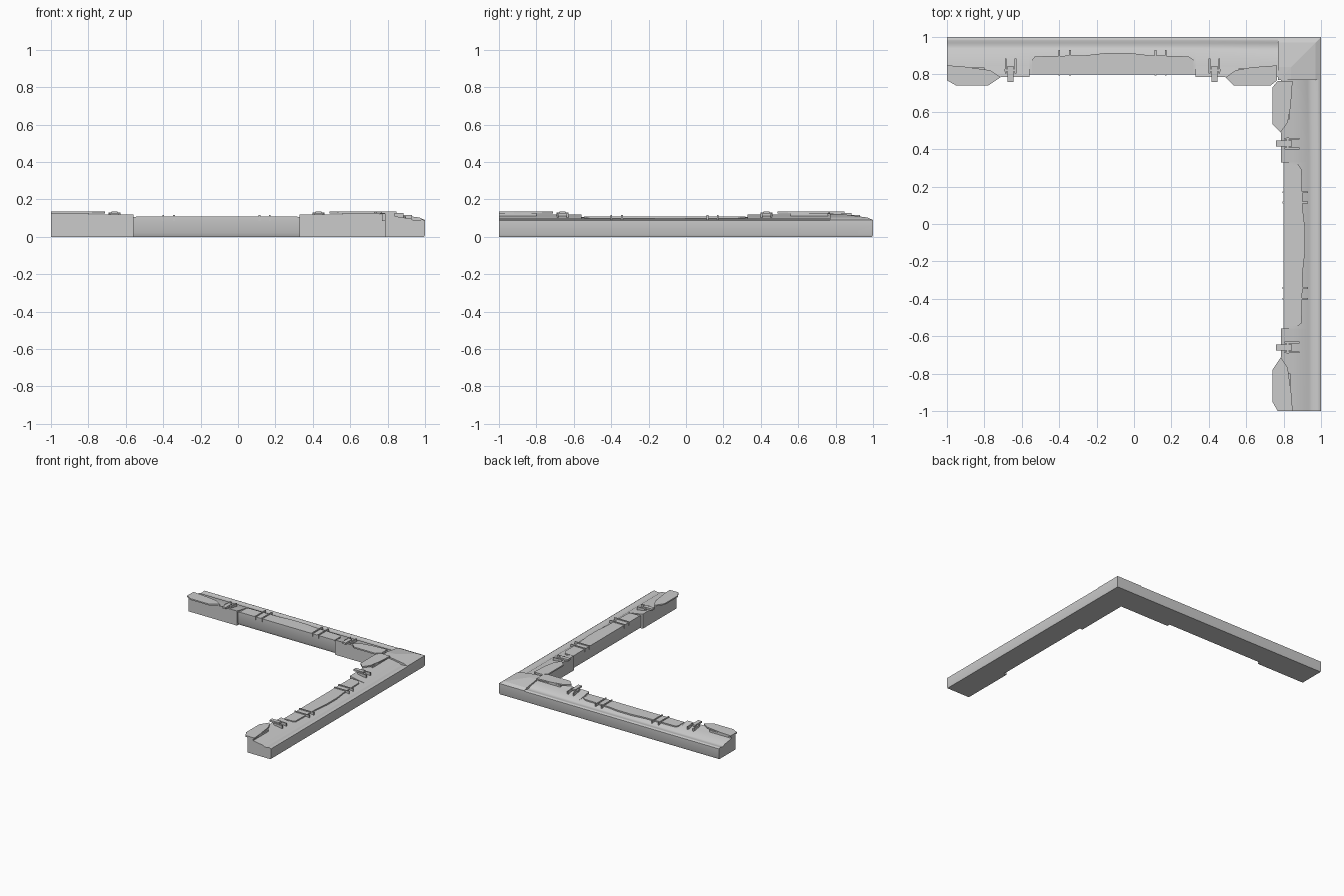
import bpy
import bmesh

cube = bpy.data.objects.get("Cube")
if cube:
    bpy.data.objects.remove(cube, do_unlink=True)

# Single flat colour
grey = bpy.data.materials.new("light_grey")
grey.use_nodes = True
COLOUR = (0.6, 0.6, 0.6, 1)
grey.diffuse_color = COLOUR
grey.node_tree.nodes["Principled BSDF"].inputs["Base Color"].default_value = COLOUR


def finish(bm, name, swap, smooth=False):
    """Turn a bmesh into an object; swap mirrors it across the corner diagonal."""
    if swap:
        for v in bm.verts:
            v.co.x, v.co.y = v.co.y, v.co.x
    bmesh.ops.remove_doubles(bm, verts=bm.verts, dist=0.0001)
    bmesh.ops.recalc_face_normals(bm, faces=bm.faces)
    mesh = bpy.data.meshes.new(name)
    bm.to_mesh(mesh)
    bm.free()
    mesh.materials.append(grey)
    ob = bpy.data.objects.new(name, mesh)
    bpy.context.collection.objects.link(ob)
    if smooth:
        bpy.ops.object.select_all(action='DESELECT')
        ob.select_set(True)
        bpy.context.view_layer.objects.active = ob
        bpy.ops.object.shade_smooth_by_angle(angle=0.5)
    return ob


def prism(name, outline, z0, z1, swap):
    """Extrude a plan outline between two heights."""
    bm = bmesh.new()
    face = bm.faces.new([bm.verts.new((x, y, z0)) for x, y in outline])
    up = bmesh.ops.extrude_face_region(bm, geom=[face])["geom"]
    for v in up:
        if isinstance(v, bmesh.types.BMVert):
            v.co.z = z1
    return finish(bm, name, swap)


def box(name, x, width, y0, y1, z0, z1, swap):
    a, b = x - width / 2, x + width / 2
    return prism(name, [(a, y0), (b, y0), (b, y1), (a, y1)], z0, z1, swap)


def arm(name, swap):
    """Loft the arm section; each point is (distance in from outer edge, z)."""
    outer = [(0.005, 0), (0, 0.012), (0, 0.086), (0.012, 0.092), (0.02, 0.092),
             (0.033, 0.088), (0.048, 0.087), (0.063, 0.089), (0.076, 0.097)]
    block = outer + [(0.15, 0.108), (0.215, 0.12), (0.215, 0), (0.19, 0)]
    middle = outer + [(0.15, 0.103), (0.2, 0.105), (0.2, 0.022), (0.19, 0)]
    stations = [(-1, block), (-0.56, block), (-0.56, middle),
                (0.33, middle), (0.33, block), (None, block)]
    bm = bmesh.new()
    rings = []
    for x, section in stations:
        # The last station is the mitre at the corner
        rings.append([bm.verts.new((1 - u if x is None else x, 1 - u, z))
                      for u, z in section])
    n = len(block)
    for r, s in zip(rings, rings[1:]):
        for i in range(n):
            j = (i + 1) % n
            if (r[i].co - s[i].co).length + (r[j].co - s[j].co).length > 0.0001:
                bm.faces.new((r[i], r[j], s[j], s[i]))
    bm.faces.new(rings[0])
    bm.faces.new(rings[-1])
    finish(bm, name, swap, smooth=True)


END_TAB = [(-1, 0.848), (-0.92, 0.843), (-0.77, 0.822), (-0.712, 0.785),
           (-0.78, 0.74), (-0.95, 0.74), (-1, 0.768)]
CORNER_TAB = [(0.49, 0.785), (0.545, 0.822), (0.63, 0.838), (0.765, 0.848),
              (0.765, 0.768), (0.73, 0.74), (0.535, 0.74)]
PANEL = [(-0.545, 0.8), (-0.545, 0.878), (-0.53, 0.896), (-0.26, 0.902),
         (-0.15, 0.914), (-0.02, 0.914), (0.08, 0.902), (0.29, 0.896),
         (0.318, 0.878), (0.318, 0.8)]

for side, swap in (("back", False), ("left", True)):
    arm(side + "_arm", swap)
    prism(side + "_end_tab", END_TAB, 0.124, 0.135, swap)
    prism(side + "_corner_tab", CORNER_TAB, 0.124, 0.135, swap)
    # Seats carrying the tabs on the sloping top
    box(side + "_end_tab_seat", -0.9, 0.2, 0.785, 0.838, 0.1, 0.126, swap)
    box(side + "_corner_tab_seat", 0.66, 0.2, 0.785, 0.832, 0.1, 0.126, swap)
    prism(side + "_raised_panel", PANEL, 0.09, 0.109, swap)
    # Paired ribs across the panel
    for x in (-0.4, -0.342, 0.115, 0.17):
        box(side + "_rib", x, 0.009, 0.795, 0.93, 0.085, 0.116, swap)
    # Latches with a hook between two cheeks
    for x in (-0.66, 0.43):
        box(side + "_latch_hook", x, 0.032, 0.76, 0.845, 0.122, 0.136, swap)
        box(side + "_latch_pin", x, 0.064, 0.815, 0.83, 0.105, 0.13, swap)
        for offset in (-0.026, 0.026):
            box(side + "_latch_cheek", x + offset, 0.01, 0.805, 0.885, 0.1, 0.128, swap)

# Hipped corner cap where the arms meet
bm = bmesh.new()
low = 0.77
steps = [(1, 0.084), (1, 0.09), (0.97, 0.103), (0.84, 0.121), (low, 0.123)]
rows = [[bm.verts.new(p) for p in ((e, low, z), (e, e, z), (low, e, z))]
        for e, z in steps]
for r, s in zip(rows, rows[1:]):
    for i in (0, 1):
        quad = (r[i], r[i + 1], s[i + 1], s[i])
        bm.faces.new(quad)
base = bm.verts.new((low, low, 0.084))
bm.faces.new((rows[0][0], rows[0][1], rows[0][2], base))
for i in (0, 2):
    bm.faces.new([r[i] for r in rows] + [base])
finish(bm, "corner_cap", False)
